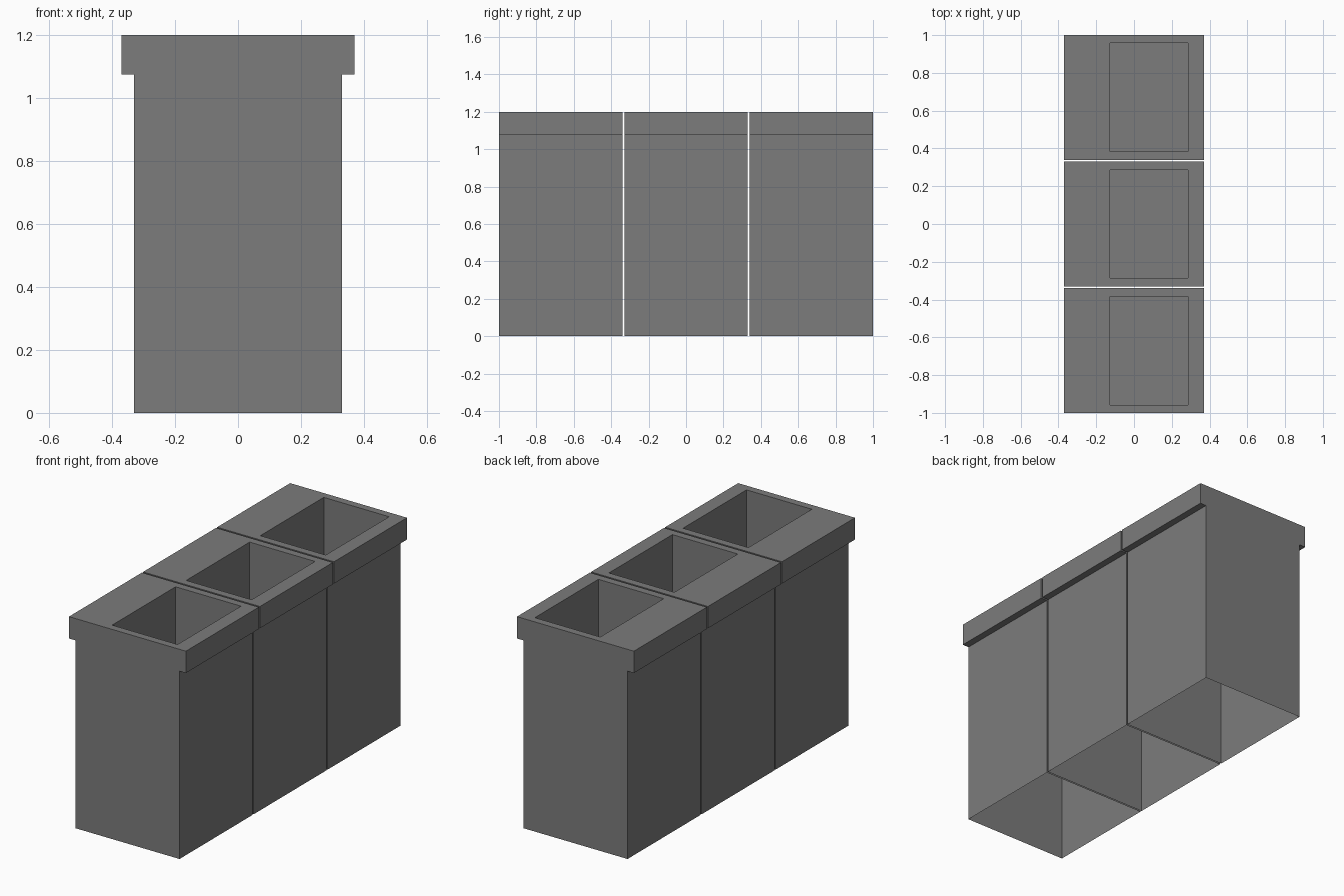
import bpy, bmesh

if "Cube" in bpy.data.objects:
    bpy.data.objects.remove(bpy.data.objects["Cube"])

grey = bpy.data.materials.new("mid_grey")
grey.diffuse_color = (0.2, 0.2, 0.2, 1)
grey.use_nodes = True
grey.node_tree.nodes["Principled BSDF"].inputs["Base Color"].default_value = grey.diffuse_color

WIDTH_Y = 0.66      # width of one unit
PITCH = 0.67        # spacing, leaves a thin gap
LEDGE_Z, TOP_Z, PIT_Z = 1.075, 1.2, 0.6


def ring(bm, x0, x1, y0, y1, z):
    return [bm.verts.new(p) for p in ((x0, y0, z), (x1, y0, z), (x1, y1, z), (x0, y1, z))]


def make_unit(name, cy):
    bm = bmesh.new()
    h = WIDTH_Y / 2
    # Open-bottomed body, overhanging slab, then recessed bin, as stacked rings
    rings = [
        ring(bm, -0.33, 0.33, cy - h, cy + h, 0),
        ring(bm, -0.33, 0.33, cy - h, cy + h, LEDGE_Z),
        ring(bm, -0.37, 0.37, cy - h, cy + h, LEDGE_Z),
        ring(bm, -0.37, 0.37, cy - h, cy + h, TOP_Z),
        ring(bm, -0.127, 0.287, cy - 0.287, cy + 0.287, TOP_Z),
        ring(bm, -0.127, 0.287, cy - 0.287, cy + 0.287, PIT_Z),
    ]
    for i, (a, b) in enumerate(zip(rings, rings[1:])):
        for k in range(4):
            if i == 1 and k in (0, 2):
                continue  # slab is flush with the body on these sides
            n = (k + 1) % 4
            bm.faces.new((a[k], a[n], b[n], b[k]))
    bm.faces.new(rings[-1])  # bin floor
    # Weld the flush sides: project the ledge corners onto the slab sides
    mesh = bpy.data.meshes.new(name)
    bm.to_mesh(mesh)
    bm.free()
    mesh.materials.append(grey)
    obj = bpy.data.objects.new(name, mesh)
    bpy.context.collection.objects.link(obj)


for name, cy in (("front_counter", -PITCH), ("middle_counter", 0), ("back_counter", PITCH)):
    make_unit(name, cy)
